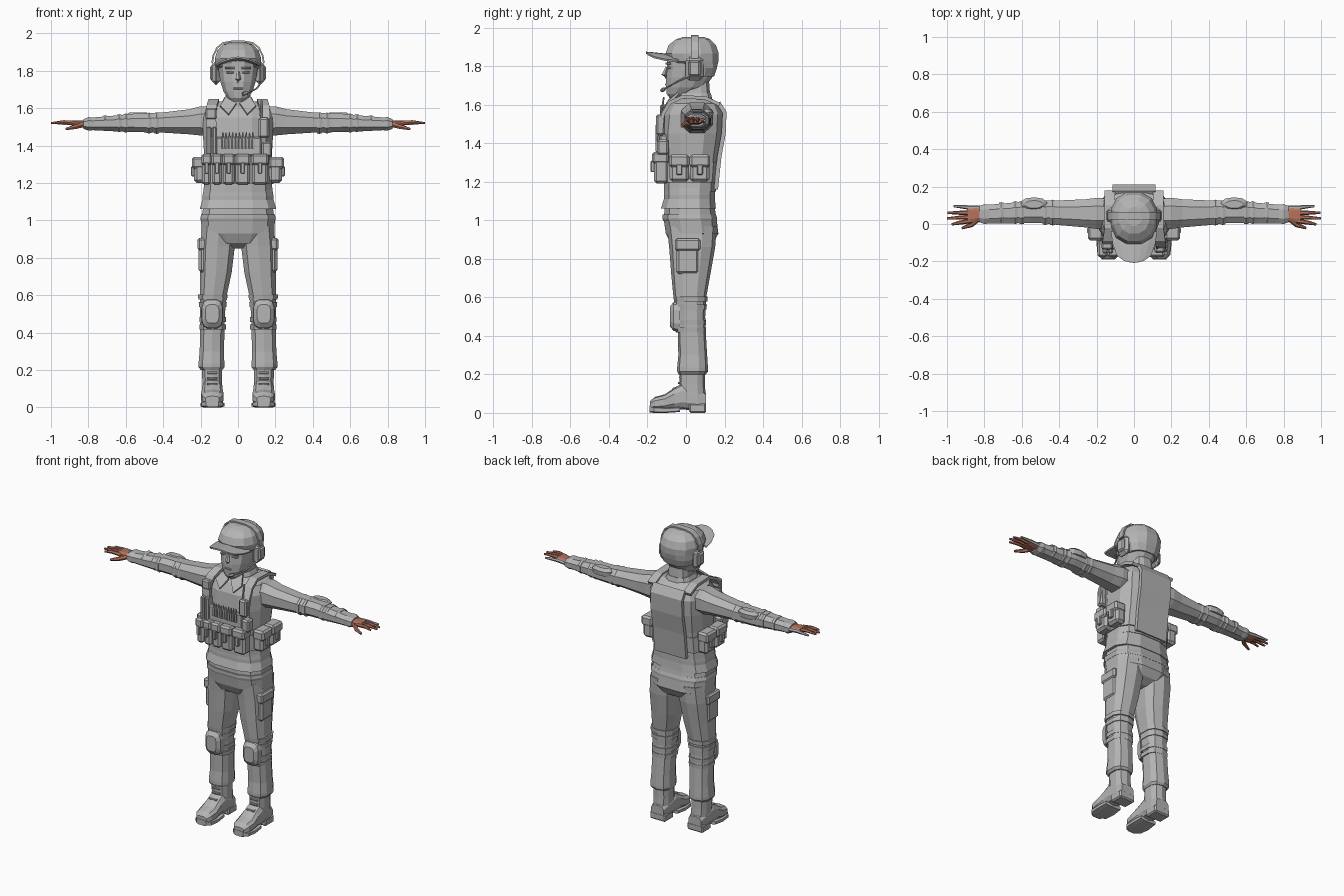
import bpy, bmesh, math
from mathutils import Vector


def material(name, rgb):
    m = bpy.data.materials.new(name)
    m.diffuse_color = (*rgb, 1)
    return m


GREY = material("cloth grey", (0.46, 0.46, 0.46))
SKIN = material("skin", (0.46, 0.17, 0.11))


def finish(name, bm, mat=GREY, mirror=False, solid=0):
    bmesh.ops.recalc_face_normals(bm, faces=bm.faces)
    me = bpy.data.meshes.new(name)
    bm.to_mesh(me)
    bm.free()
    me.materials.append(mat)
    ob = bpy.data.objects.new(name, me)
    bpy.context.collection.objects.link(ob)
    if solid:
        mod = ob.modifiers.new("thickness", 'SOLIDIFY')
        mod.thickness, mod.offset = solid, 0
    if mirror:
        ob.modifiers.new("mirror", 'MIRROR')
    return ob


def skin_rings(bm, rings):
    for a, b in zip(rings, rings[1:]):
        for i in range(len(a)):
            j = (i + 1) % len(a)
            bm.faces.new((a[i], a[j], b[j], b[i]))
    bm.faces.new(rings[0])
    bm.faces.new(rings[-1])


def loft(name, rows, axis=2, n=12, e=0.7, **kw):
    """Rounded-square rings along an axis: (position, centre a, centre b, radius a, radius b)."""
    bm, rings = bmesh.new(), []
    top = math.cos(math.pi / n) ** e
    f = lambda v: math.copysign(abs(v) ** e, v) / top
    for t, ca, cb, ra, rb in rows:
        ring = []
        for i in range(n):
            q = (i + 0.5) * 2 * math.pi / n
            p = [ca + ra * f(math.cos(q)), cb + rb * f(math.sin(q))]
            p.insert(axis, t)
            ring.append(bm.verts.new(p))
        rings.append(ring)
    skin_rings(bm, rings)
    return finish(name, bm, **kw)


def body(name, rows, **kw):
    """Centred loft from (z, half width, front y, back y)."""
    return loft(name, [(z, 0, (a + b) / 2, w, (b - a) / 2) for z, w, a, b in rows], **kw)


def box(name, x, y, z, bevel=0.01, **kw):
    bm = bmesh.new()
    bmesh.ops.create_cube(bm, size=1)
    for v in bm.verts:
        v.co = [(r[0] + r[1]) / 2 + c * (r[1] - r[0]) for c, r in zip(v.co, (x, y, z))]
    if bevel:
        bmesh.ops.bevel(bm, geom=bm.edges[:], offset=bevel, segments=1, affect='EDGES')
    return finish(name, bm, **kw)


def tube(name, pts, radii, n=6, **kw):
    bm, rings = bmesh.new(), []
    pts = [Vector(p) for p in pts]
    for i, p in enumerate(pts):
        d = pts[min(i + 1, len(pts) - 1)] - pts[max(i - 1, 0)]
        rot = d.to_track_quat('Z', 'Y')
        rings.append([bm.verts.new(p + rot @ Vector((math.cos(k * math.tau / n), math.sin(k * math.tau / n), 0))
                                   * radii[i]) for k in range(n)])
    skin_rings(bm, rings)
    return finish(name, bm, **kw)


def ribbon(name, pts, side, thick, **kw):
    bm = bmesh.new()
    s = Vector(side) / 2
    rows = [(bm.verts.new(Vector(p) - s), bm.verts.new(Vector(p) + s)) for p in pts]
    for a, b in zip(rows, rows[1:]):
        bm.faces.new((a[0], a[1], b[1], b[0]))
    return finish(name, bm, solid=thick, **kw)


# torso: vest, shirt hem and trousers seat
body("vest", [(1.15, .185, -.115, .155), (1.19, .182, -.115, .155), (1.33, .18, -.115, .17), (1.45, .187, -.125, .19),
              (1.55, .187, -.115, .195), (1.605, .165, -.085, .17), (1.635, .11, -.045, .13)])
body("shirt_hem", [(1.19, .18, -.11, .15), (1.13, .19, -.115, .15), (1.11, .19, -.115, .15),
                   (1.06, .205, -.13, .155), (1.06, .19, -.12, .145)])
body("trouser_seat", [(1.09, .183, -.11, .145), (1.0, .197, -.115, .16), (.93, .195, -.105, .168),
                      (.88, .15, -.08, .14), (.85, .05, -.03, .09)])
body("waist_seam", [(1.03, .197, -.122, .155), (1.01, .202, -.122, .162), (.995, .198, -.118, .162)])
ribbon("back_panel", [(0, .155, 1.16), (0, .173, 1.33), (0, .195, 1.45), (0, .2, 1.56), (0, .168, 1.61)],
       (.23, 0, 0), .022)
for sgn in (1, -1):
    ribbon("shoulder_strap", [(sgn * .14, -.13, 1.45), (sgn * .145, -.12, 1.55), (sgn * .14, -.085, 1.61),
                              (sgn * .13, -.02, 1.64), (sgn * .13, .1, 1.635), (sgn * .13, .175, 1.60)],
           (.055, 0, 0), .018)
box("strap_buckle", (-.175, -.115), (-.135, -.1), (1.54, 1.6), .008)
box("radio", (.11, .165), (-.155, -.11), (1.44, 1.55), .01)
tube("radio_antenna", [(.125, -.13, 1.54), (.125, -.115, 1.64)], [.007, .005])

# chest ammunition panel
box("chest_panel", (-.125, .125), (-.137, -.09), (1.345, 1.445), .008)
for i in range(10):
    x = -.081 + i * .018
    tube("cartridge", [(x, -.14, 1.385), (x, -.14, 1.43), (x, -.137, 1.47)], [.008, .008, .002], n=5)
for x in (-.155, -.125):
    box("chest_magazine", (x - .013, x + .013), (-.158, -.1), (1.35, 1.5), .007)
box("chest_side_pouch", (.125, .18), (-.15, -.09), (1.34, 1.42), .01)

# belt and pouches
body("pouch_belt", [(1.195, .19, -.125, .163), (1.215, .19, -.125, .165), (1.3, .187, -.125, .172)])
for x, w in ((-.168, .024), (-.112, .026), (-.05, .03), (.025, .038), (.118, .042)):
    box("front_pouch", (x - w, x + w), (-.165, -.09), (1.19, 1.34), .013)
    box("pouch_flap", (x - w - .004, x + w + .004), (-.176, -.09), (1.295, 1.355), .011)
    box("pouch_tab", (x - .011, x + .011), (-.183, -.15), (1.25, 1.31), .004)
for y0 in (-.085, .022):
    box("side_pouch", (.165, .235), (y0, y0 + .1), (1.2, 1.325), .015, mirror=True)
    box("side_pouch_flap", (.165, .246), (y0 - .003, y0 + .103), (1.275, 1.34), .012, mirror=True)
    box("side_pouch_tab", (.22, .25), (y0 + .035, y0 + .065), (1.235, 1.29), .004, mirror=True)

# neck and collar
body("neck", [(1.58, .075, -.02, .13), (1.72, .062, -.025, .12)])
body("collar", [(1.6, .1, -.06, .145), (1.635, .085, -.045, .135), (1.66, .072, -.035, .128)])
bm = bmesh.new()
bm.faces.new([bm.verts.new(p) for p in ((.008, -.085, 1.625), (.05, -.12, 1.565), (.095, -.095, 1.61), (.065, -.04, 1.66))])
finish("collar_flap", bm, mirror=True, solid=.012)

# head and face
body("head", [(1.635, .035, -.085, -.02), (1.655, .055, -.1, .03), (1.69, .078, -.103, .1), (1.74, .094, -.103, .135),
              (1.785, .102, -.098, .155), (1.86, .108, -.1, .155)], e=.85)
tube("nose", [(0, -.098, 1.795), (0, -.112, 1.755), (0, -.1, 1.738)], [.008, .016, .008], n=5)
box("brow", (.018, .07), (-.107, -.08), (1.808, 1.82), .003, mirror=True)
box("eye", (.023, .062), (-.101, -.08), (1.785, 1.797), .003, mirror=True)
box("lips", (-.025, .025), (-.108, -.08), (1.7, 1.71), .003)

# cap with peak
body("cap", [(1.745, .095, 0, .145), (1.79, .112, -.01, .16), (1.825, .121, -.09, .168), (1.865, .124, -.106, .17),
             (1.91, .11, -.09, .155), (1.94, .08, -.05, .125), (1.952, .04, -.01, .09)], e=.85)
bm, rows = bmesh.new(), []
for y, w, z, bend in ((-.05, .122, 1.85, .025), (-.12, .112, 1.862, .03), (-.18, .09, 1.868, .022), (-.207, .055, 1.87, .01)):
    rows.append([bm.verts.new((w * u / 3, y + .012 * (u / 3) ** 2, z - bend * (u / 3) ** 2)) for u in range(-3, 4)])
for a, b in zip(rows, rows[1:]):
    for i in range(6):
        bm.faces.new((a[i], a[i + 1], b[i + 1], b[i]))
finish("cap_peak", bm, solid=.01)

# headset
box("ear_cup", (.095, .14), (-.002, .092), (1.725, 1.85), .02, mirror=True)
box("ear_cup_cap", (.13, .149), (.012, .078), (1.745, 1.83), .012, mirror=True)
arc = [(.138, 1.84), (.132, 1.88), (.112, 1.922), (.08, 1.948), (.035, 1.956)]
ribbon("headband", [(x, .045, z) for x, z in arc] + [(-x, .045, z) for x, z in arc[::-1]], (0, .04, 0), .009)
tube("microphone_boom", [(.13, .01, 1.745), (.1, -.07, 1.705), (.04, -.118, 1.678)], [.005] * 3, n=5)
tube("microphone", [(.05, -.113, 1.681), (.025, -.125, 1.674)], [.01, .01])

# arms
loft("sleeve", [(.13, .055, 1.53, .08, .075), (.2, .057, 1.532, .083, .078), (.26, .057, 1.527, .075, .067),
                (.4, .06, 1.523, .066, .054), (.5, .066, 1.521, .06, .05), (.56, .066, 1.521, .06, .049),
                (.66, .058, 1.518, .055, .042), (.775, .053, 1.516, .05, .034), (.8, .053, 1.516, .053, .036),
                (.825, .053, 1.515, .044, .026)], axis=0, n=8, e=.85, mirror=True)
for x, r, h in ((.435, .069, .058), (.475, .066, .056), (.6, .063, .051), (.635, .061, .048), (.71, .056, .042)):
    loft("sleeve_band", [(x - .013, .061, 1.52, r - .004, h - .004), (x, .061, 1.52, r, h),
                         (x + .013, .061, 1.52, r - .004, h - .004)], axis=0, n=8, e=.85, mirror=True)
loft("elbow_pad", [(1.53, .535, .107, .065, .03), (1.56, .535, .107, .07, .034), (1.577, .535, .105, .045, .02)],
     n=10, e=.9, mirror=True)

# hands
loft("palm", [(.81, .053, 1.515, .03, .018), (.85, .05, 1.517, .04, .017), (.89, .048, 1.52, .043, .014)],
     axis=0, n=8, mat=SKIN, mirror=True)
for y0, y1, tip in ((.017, -.002, .975), (.038, .03, 1.0), (.06, .06, .997)):
    tube("finger", [(.87, y0, 1.52), (.93, (y0 + y1) / 2, 1.526), (tip, y1, 1.52)], [.013, .011, .006],
         mat=SKIN, mirror=True)
tube("thumb", [(.83, .03, 1.512), (.87, -.005, 1.5), (.92, -.022, 1.488)], [.016, .013, .007], mat=SKIN, mirror=True)
tube("little_finger", [(.815, .088, 1.515), (.88, .088, 1.52), (.965, .096, 1.517)], [.012, .012, .006], mirror=True)

# legs
loft("trouser_leg", [(.97, .1, .03, .092, .125), (.86, .109, .032, .092, .115), (.72, .118, .025, .084, .098),
                     (.6, .132, .02, .072, .082), (.5, .136, .025, .066, .072), (.42, .137, .03, .065, .07),
                     (.3, .14, .035, .065, .072), (.235, .142, .034, .069, .077), (.215, .142, .034, .069, .077),
                     (.2, .141, .033, .058, .068)], n=10, e=.75, mirror=True)
for z, r in ((.59, .077), (.55, .073), (.47, .07), (.43, .07)):
    loft("knee_strap", [(z - .013, .135, .026, r, r + .005), (z + .013, .135, .024, r + .002, r + .008)],
         n=10, e=.75, mirror=True)
loft("knee_pad", [(-.03, .138, .5, .06, .08), (-.065, .138, .5, .055, .075), (-.084, .138, .5, .036, .05)],
     axis=1, n=12, e=.6, mirror=True)
box("cargo_pocket", (.15, .21), (-.05, .068), (.72, .88), .014, mirror=True)
box("cargo_flap", (.15, .217), (-.056, .074), (.84, .905), .01, mirror=True)

# boots
loft("boot_shaft", [(.225, .139, .032, .054, .064), (.15, .138, .032, .053, .064), (.05, .137, .035, .054, .066)],
     n=10, e=.75, mirror=True)
loft("boot_foot", [(.104, .137, .06, .046, .04), (.06, .137, .07, .055, .055), (-.02, .137, .085, .055, .065),
                   (-.06, .137, .073, .055, .056), (-.11, .137, .055, .06, .04), (-.16, .137, .048, .055, .034),
                   (-.187, .137, .04, .036, .02)], axis=1, n=10, e=.7, mirror=True)
loft("boot_sole", [(-.19, .137, .02, .034, .018), (-.165, .137, .016, .058, .016), (-.1, .137, .014, .064, .014),
                   (-.03, .137, .018, .058, .013)], axis=1, n=8, e=.5, mirror=True)
box("boot_heel", (.08, .194), (.015, .105), (0, .05), .008, mirror=True)
for z, y in ((.185, -.037), (.155, -.042), (.125, -.07)):
    box("boot_lace", (.11, .166), (y, y + .03), (z - .006, z + .006), .003, mirror=True)
